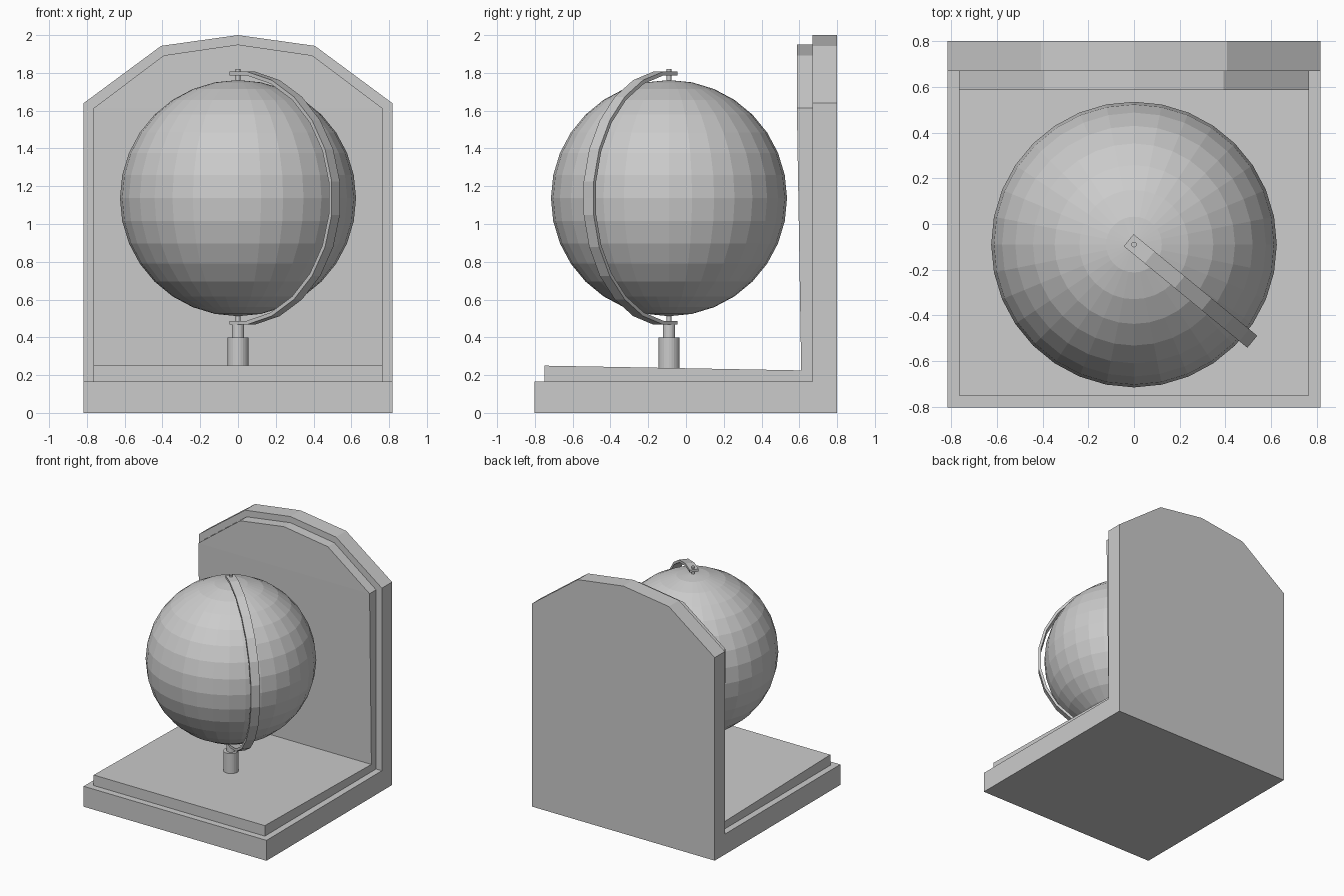
import bpy, bmesh
from math import sin, cos, radians, pi
from mathutils import Vector, Matrix

if "Cube" in bpy.data.objects:
    bpy.data.objects.remove(bpy.data.objects["Cube"])

AXIS = Vector((0, -0.09, 1.137))   # globe centre


def finish(bm, name):
    bmesh.ops.recalc_face_normals(bm, faces=bm.faces)
    me = bpy.data.meshes.new(name)
    bm.to_mesh(me)
    bm.free()
    ob = bpy.data.objects.new(name, me)
    bpy.context.collection.objects.link(ob)
    return ob


def loft(name, sections):
    """Skin a row of equal-length closed sections and cap both ends."""
    bm = bmesh.new()
    rows = [[bm.verts.new(p) for p in s] for s in sections]
    n = len(rows[0])
    for a, b in zip(rows, rows[1:]):
        for i in range(n):
            j = (i + 1) % n
            bm.faces.new((a[i], a[j], b[j], b[i]))
    bm.faces.new(rows[0])
    bm.faces.new(rows[-1])
    bmesh.ops.remove_doubles(bm, verts=bm.verts, dist=1e-5)
    bmesh.ops.recalc_face_normals(bm, faces=bm.faces)
    bmesh.ops.dissolve_limit(bm, angle_limit=radians(0.5), verts=bm.verts, edges=bm.edges)
    return finish(bm, name)


def cylinder(name, radius, z0, z1, sides):
    bm = bmesh.new()
    bmesh.ops.create_cone(bm, cap_ends=True, segments=sides, radius1=radius, radius2=radius,
                          depth=z1 - z0,
                          matrix=Matrix.Translation((0, AXIS.y, (z0 + z1) / 2)))
    return finish(bm, name)


def arched(name, half, mid, tops, profile):
    """L-shaped side profile swept across x, its top following the arch."""
    xs = (-half, -mid, 0, mid, half)
    hs = (tops[0], tops[1], tops[2], tops[1], tops[0])
    return loft(name, [[(x, y, z) for y, z in profile(h)] for x, h in zip(xs, hs)])


# Outer stand: base slab and arched back board
arched("stand", 0.817, 0.407, (1.64, 1.943, 2.0), lambda t: [
    (-0.803, 0), (-0.803, 0.165), (0.67, 0.165), (0.67, t), (0.80, t), (0.80, 0)])

# Inner lining: slightly tapered raised floor and back panel
arched("stand_lining", 0.765, 0.392, (1.613, 1.893, 1.95), lambda t: [
    (-0.75, 0.16), (-0.75, 0.25), (0.61, 0.225), (0.587, 1.613), (0.587, t),
    (0.675, t), (0.675, 0.16)])

# Globe
bm = bmesh.new()
bmesh.ops.create_uvsphere(bm, u_segments=32, v_segments=16, radius=0.625,
                          matrix=Matrix.Translation(AXIS))
finish(bm, "globe")

# Half-ring meridian bracket
turn = Matrix.Translation(AXIS) @ Matrix.Rotation(radians(-39.4), 4, 'Z')
angles = [radians(7.5 + 15 * k) for k in range(12)]


def bracket_path(apothem):
    r = apothem / cos(radians(7.5))
    return [(-0.03, apothem)] + [(r * sin(a), r * cos(a)) for a in angles] + [(-0.03, -apothem)]


w = 0.034
loft("meridian_bracket", [
    [turn @ Vector(p) for p in ((ox, -w, oz), (ox, w, oz), (ix, w, iz), (ix, -w, iz))]
    for (ox, oz), (ix, iz) in zip(bracket_path(0.67), bracket_path(0.65))])

# Axle pin and stepped post
cylinder("axle_pin", 0.012, 0.47, 1.82, 16)
cylinder("post_neck", 0.033, 0.39, 0.467, 24)
cylinder("post_foot", 0.055, 0.225, 0.40, 24)
